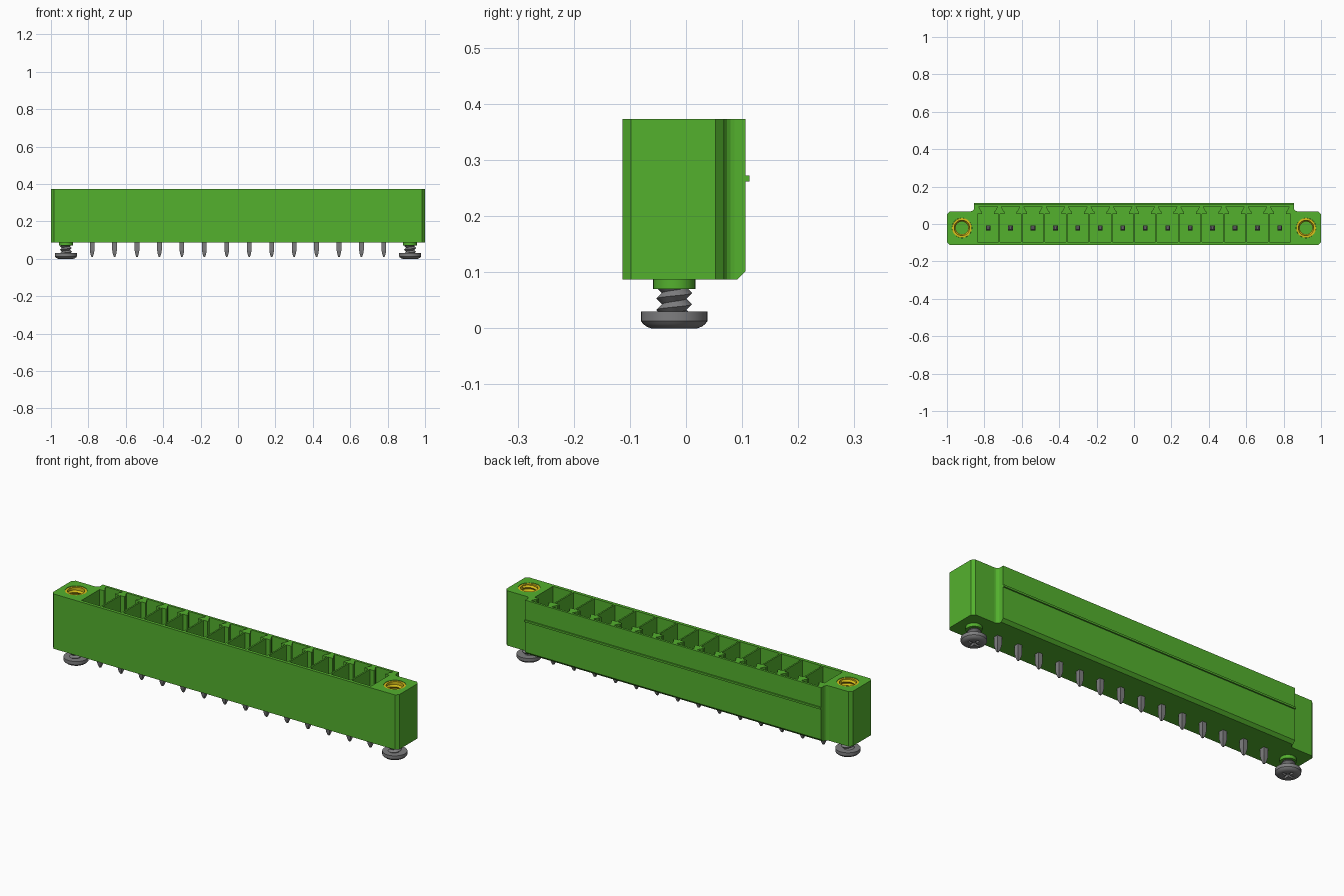
import bpy, bmesh, math
from mathutils import Vector

if "Cube" in bpy.data.objects:
    bpy.data.objects.remove(bpy.data.objects["Cube"], do_unlink=True)


def material(name, rgb):
    m = bpy.data.materials.new(name)
    m.use_nodes = True
    m.diffuse_color = (*rgb, 1)
    bsdf = next(n for n in m.node_tree.nodes if n.type == "BSDF_PRINCIPLED")
    bsdf.inputs["Base Color"].default_value = (*rgb, 1)
    return m


GREEN = material("green plastic", (0.088, 0.44, 0.027))
GREY = material("grey metal", (0.21, 0.21, 0.215))
BRASS = material("yellow brass", (0.70, 0.53, 0.01))

BOTTOM, TOP, FLOOR = 0.087, 0.373, 0.165
PIN_Y, SCREW_X, PITCH, COUNT = -0.021, 0.92, 0.12, 14
PIN_XS = [(i - (COUNT - 1) / 2) * PITCH for i in range(COUNT)]


def finish(bm, name, mat, smooth=False, loc=(0, 0, 0)):
    bmesh.ops.recalc_face_normals(bm, faces=bm.faces)
    mesh = bpy.data.meshes.new(name)
    bm.to_mesh(mesh)
    bm.free()
    mesh.materials.append(mat)
    ob = bpy.data.objects.new(name, mesh)
    ob.location = loc
    bpy.context.collection.objects.link(ob)
    if smooth:
        bpy.ops.object.select_all(action="DESELECT")
        ob.select_set(True)
        bpy.context.view_layer.objects.active = ob
        bpy.ops.object.shade_smooth_by_angle(angle=math.radians(35))
    return ob


def prism(bm, points, direction):
    """Extrude a closed outline of 3D points along a direction."""
    face = bm.faces.new([bm.verts.new(p) for p in points])
    new = bmesh.ops.extrude_face_region(bm, geom=[face])["geom"]
    bmesh.ops.translate(bm, vec=Vector(direction),
                        verts=[v for v in new if isinstance(v, bmesh.types.BMVert)])


def column(bm, outline, z0, z1):
    prism(bm, [(x, y, z0) for x, y in outline], (0, 0, z1 - z0))


def lathe(bm, profile, n=32, closed=False, turn=0):
    """Rings of (radius, z) around z, capped or closed into a tube."""
    rings = [[bm.verts.new((r * math.cos(a), r * math.sin(a), z))
              for a in (turn + 2 * math.pi * i / n for i in range(n))] for r, z in profile]
    pairs = list(zip(rings, rings[1:]))
    if closed:
        pairs.append((rings[-1], rings[0]))
    else:
        bm.faces.new(rings[0])
        bm.faces.new(rings[-1])
    for a, b in pairs:
        for i in range(n):
            j = (i + 1) % n
            bm.faces.new((a[i], a[j], b[j], b[i]))


def thread(name, mat, radii, z0, pitch, rows, loc, n=24):
    """Helical ridge: rows alternate between two radii and climb one pitch per turn."""
    bm = bmesh.new()
    grid = [[bm.verts.new((radii[j % 2] * math.cos(2 * math.pi * i / n),
                           radii[j % 2] * math.sin(2 * math.pi * i / n),
                           z0 + pitch * (j / 2 + i / n))) for i in range(n + 1)]
            for j in range(rows)]
    for a, b in zip(grid, grid[1:]):
        for i in range(n):
            bm.faces.new((a[i], a[i + 1], b[i + 1], b[i]))
    bmesh.ops.remove_doubles(bm, verts=bm.verts, dist=1e-5)
    return finish(bm, name, mat, True, loc)


def cut(ob, cutter):
    mod = ob.modifiers.new("cut", "BOOLEAN")
    mod.operation, mod.solver, mod.object = "DIFFERENCE", "EXACT", cutter
    deps = bpy.context.evaluated_depsgraph_get()
    mesh = bpy.data.meshes.new_from_object(ob.evaluated_get(deps))
    ob.modifiers.clear()
    ob.data = mesh
    bpy.data.objects.remove(cutter, do_unlink=True)


# Housing outline: chamfered end flanges and a fillet into the deeper back block
half = [(0.985, -0.113), (1.0, -0.098), (1.0, 0.053), (0.985, 0.068)]
half += [(0.873 - 0.018 * math.sin(t), 0.086 - 0.018 * math.cos(t))
         for t in (math.pi / 2 * k / 4 for k in range(5))]
half.append((0.855, 0.106))
bm = bmesh.new()
column(bm, half + [(-x, y) for x, y in reversed(half)], BOTTOM, TOP)
housing = finish(bm, "housing", GREEN)

# Contact pockets with dovetail slots, insert holes and the lower back chamfer
pocket = [(0.056, -0.096), (0.056, 0.053), (0.032, 0.053), (0.032, 0.066),
          (0.036, 0.066), (0.050, 0.094)]
pocket += [(-x, y) for x, y in reversed(pocket)]
bm = bmesh.new()
for px in PIN_XS:
    column(bm, [(px + x, y) for x, y in pocket], FLOOR, TOP + 0.05)
for sx in (-SCREW_X, SCREW_X):
    column(bm, [(sx + 0.053 * math.cos(math.pi * k / 16),
                 PIN_Y + 0.053 * math.sin(math.pi * k / 16)) for k in range(32)],
           0.2, TOP + 0.05)
prism(bm, [(-0.9, 0.081, 0.077), (-0.9, 0.126, 0.122), (-0.9, 0.126, 0.077)], (1.8, 0, 0))
cutter = finish(bm, "housing_cutter", GREEN)
cutter.hide_render = True
cut(housing, cutter)

# Long rib on the back
bm = bmesh.new()
prism(bm, [(-0.855, 0.1, 0.262), (-0.855, 0.113, 0.262),
           (-0.855, 0.113, 0.272), (-0.855, 0.1, 0.272)], (1.71, 0, 0))
finish(bm, "back_rib", GREEN)

# Square contact pins with tapered ends
s = math.sqrt(2)
bm = bmesh.new()
lathe(bm, [(0.004 * s, 0.01), (0.009 * s, 0.025), (0.0125 * s, 0.045),
           (0.0125 * s, 0.30), (0.006 * s, 0.32)], 4, turn=math.pi / 4)
first = finish(bm, "contact_pin", GREY, loc=(PIN_XS[0], PIN_Y, 0))
for px in PIN_XS[1:]:
    pin = first.copy()
    pin.location.x = px
    bpy.context.collection.objects.link(pin)

# Mounting hardware at both ends
for side, sx in (("right", -SCREW_X), ("left", SCREW_X)):
    at = (sx, PIN_Y, 0)

    # Collar under the flange
    bm = bmesh.new()
    lathe(bm, [(0.0375, 0.07), (0.0375, BOTTOM + 0.005)])
    finish(bm, side + "_collar", GREEN, True, at)

    # Screw head with a cross recess
    bm = bmesh.new()
    lathe(bm, [(0.041, 0), (0.049, 0.003), (0.055, 0.0075), (0.0595, 0.013),
               (0.0595, 0.03)])
    head = finish(bm, side + "_screw_head", GREY, True, at)
    w, l = 0.006, 0.032
    cross = [(l, -w), (l, w), (w, w), (w, l), (-w, l), (-w, w),
             (-l, w), (-l, -w), (-w, -w), (-w, -l), (w, -l), (w, -w)]
    bm = bmesh.new()
    column(bm, cross, -0.02, 0.014)
    recess = finish(bm, "recess_cutter", GREY, loc=at)
    recess.hide_render = True
    cut(head, recess)

    # Threaded screw shank
    thread(side + "_screw_thread", GREY, (0.022, 0.032), 0.008, 0.02, 8, at)

    # Brass insert sleeve with an inner thread
    bm = bmesh.new()
    lathe(bm, [(0.0525, 0.2), (0.0525, TOP - 0.002), (0.041, TOP - 0.002), (0.041, 0.2)],
          closed=True)
    finish(bm, side + "_insert", BRASS, True, at)
    inner = thread(side + "_insert_thread", BRASS, (0.042, 0.034), 0.23, 0.02, 13, at)
    inner.data.flip_normals()
